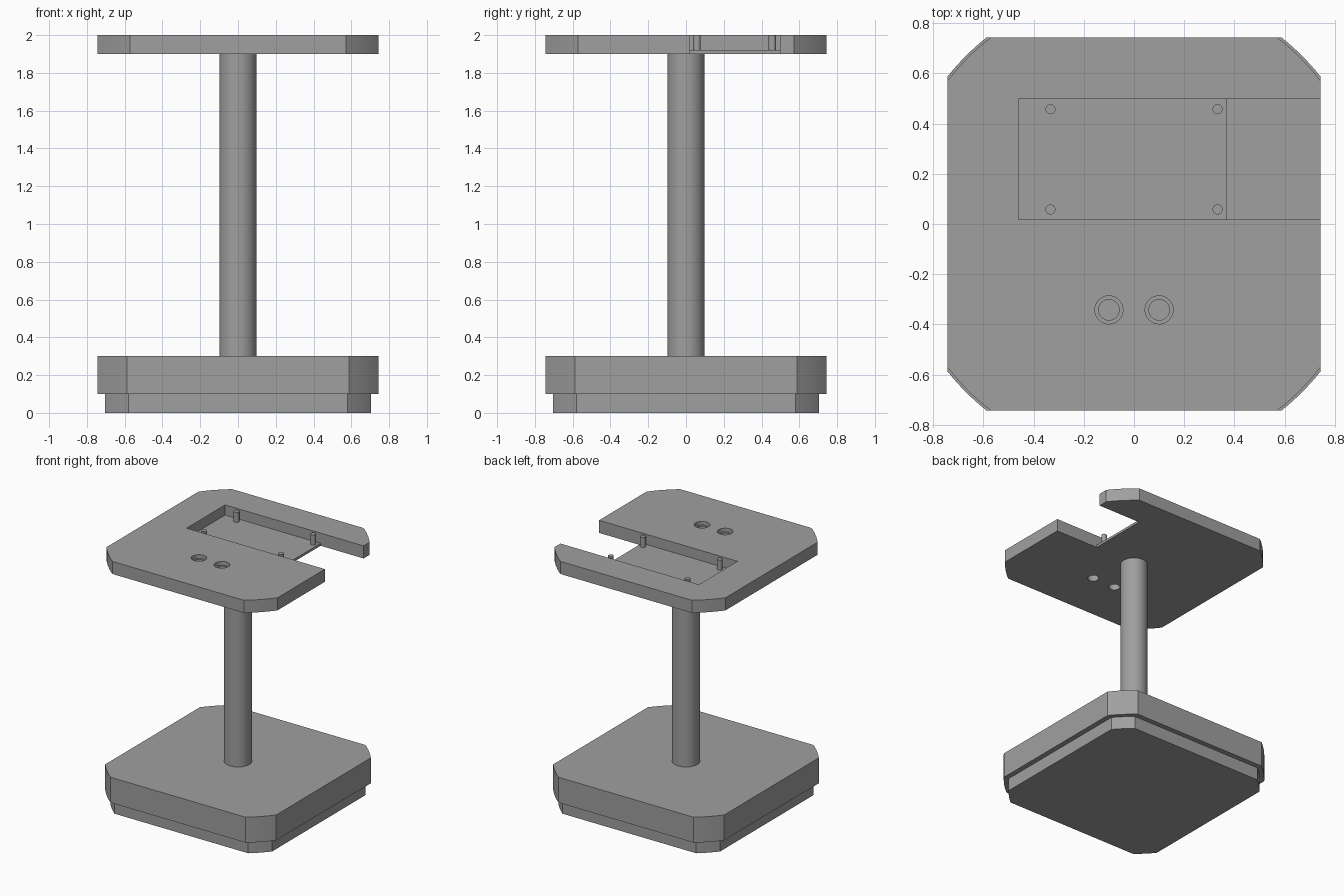
import bpy, bmesh, math

if "Cube" in bpy.data.objects:
    bpy.data.objects.remove(bpy.data.objects["Cube"])

grey = bpy.data.materials.new("mid grey")
grey.diffuse_color = (0.35, 0.35, 0.35, 1)
grey.use_nodes = True
grey.node_tree.nodes["Principled BSDF"].inputs["Base Color"].default_value = grey.diffuse_color


def prism(name, outline, z0, z1):
    """Extrude a flat outline from z0 to z1."""
    bm = bmesh.new()
    face = bm.faces.new([bm.verts.new((x, y, z0)) for x, y in outline])
    top = bmesh.ops.extrude_face_region(bm, geom=[face])["geom"]
    bmesh.ops.translate(bm, vec=(0, 0, z1 - z0),
                        verts=[v for v in top if isinstance(v, bmesh.types.BMVert)])
    bmesh.ops.recalc_face_normals(bm, faces=bm.faces)
    mesh = bpy.data.meshes.new(name)
    bm.to_mesh(mesh)
    bm.free()
    mesh.materials.append(grey)
    obj = bpy.data.objects.new(name, mesh)
    bpy.context.collection.objects.link(obj)
    return obj


def circle(x, y, r, n=48):
    return [(x + r * math.cos(math.tau * i / n), y + r * math.sin(math.tau * i / n))
            for i in range(n)]


def rounded_square(half, radius, steps=8):
    """Square whose corners are trimmed by a large circle."""
    start = math.acos(half / radius)
    pts = []
    for q in range(4):
        for i in range(steps + 1):
            a = q * math.pi / 2 + start + (math.pi / 2 - 2 * start) * i / steps
            pts.append((radius * math.cos(a), radius * math.sin(a)))
    return pts


def box(x0, x1, y0, y1):
    return [(x0, y0), (x1, y0), (x1, y1), (x0, y1)]


def smooth(obj):
    bpy.ops.object.select_all(action='DESELECT')
    obj.select_set(True)
    bpy.context.view_layer.objects.active = obj
    bpy.ops.object.shade_smooth_by_angle(angle=math.radians(25))


def cut(obj, cutter):
    mod = obj.modifiers.new("cut", 'BOOLEAN')
    mod.operation = 'DIFFERENCE'
    mod.solver = 'EXACT'
    mod.object = cutter
    bpy.context.view_layer.objects.active = obj
    bpy.ops.object.modifier_apply(modifier=mod.name)
    bpy.data.objects.remove(cutter)


TOP, UNDER, FLOOR = 2.0, 1.901, 1.92

# Stepped base and column
smooth(prism("base_foot", rounded_square(0.703, 0.912), 0, 0.1))
smooth(prism("base_block", rounded_square(0.743, 0.947), 0.1, 0.3))
smooth(prism("column", circle(0, 0, 0.099), 0.3, UNDER))

# Top plate with a pocket that opens through the right edge
plate = prism("top_plate", rounded_square(0.743, 0.937), UNDER, TOP)
cut(plate, prism("pocket_cutter", box(-0.46, 0.9, 0.018, 0.497), FLOOR, 2.1))
cut(plate, prism("notch_cutter", box(0.37, 0.9, 0.018, 0.497), 1.8, 2.1))

# Two stepped through holes
for x in (-0.1, 0.1):
    cut(plate, prism("hole_cutter", circle(x, -0.342, 0.041, 32), 1.8, 2.1))
    cut(plate, prism("recess_cutter", circle(x, -0.342, 0.056, 32), 1.97, 2.1))
smooth(plate)

# Mounting pins in the pocket corners
for x in (-0.333, 0.333):
    for y in (0.058, 0.457):
        smooth(prism("mounting_pin", circle(x, y, 0.02, 24), FLOOR, TOP))
